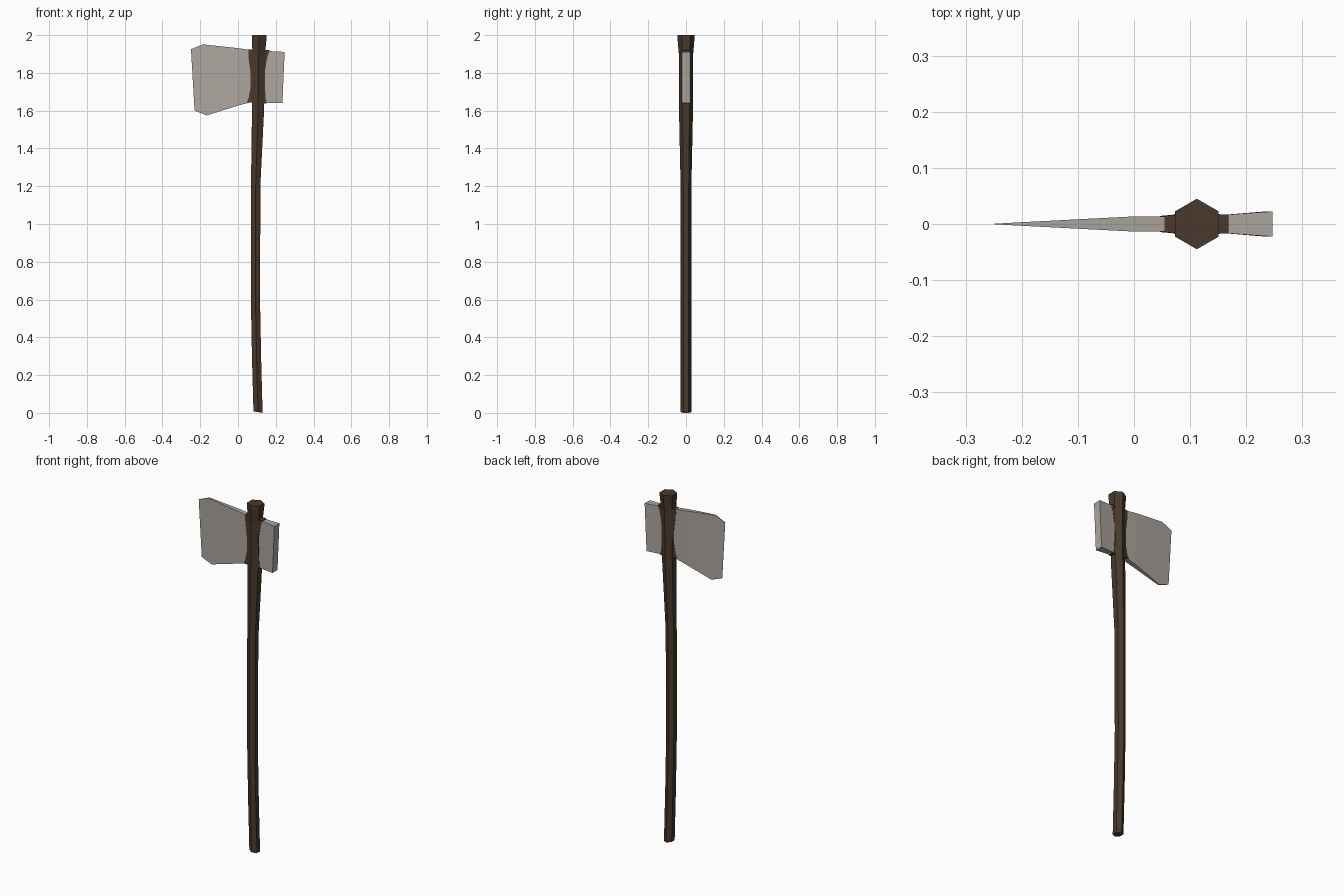
import bpy, bmesh, math

if "Cube" in bpy.data.objects:
    bpy.data.objects.remove(bpy.data.objects["Cube"])


def material(name, rgb):
    m = bpy.data.materials.new(name)
    m.diffuse_color = (*rgb, 1)
    m.use_nodes = True
    m.node_tree.nodes["Principled BSDF"].inputs["Base Color"].default_value = m.diffuse_color
    return m


wood = material("dark wood", (0.066, 0.042, 0.026))
steel = material("dull steel", (0.42, 0.38, 0.35))


def loft(name, rings, mat):
    """Skin a list of equal-length vertex rings and cap both ends."""
    bm = bmesh.new()
    loops = [[bm.verts.new(p) for p in ring] for ring in rings]
    n = len(loops[0])
    for a, b in zip(loops, loops[1:]):
        for i in range(n):
            j = (i + 1) % n
            bm.faces.new((a[i], a[j], b[j], b[i]))
    bm.faces.new(loops[0])
    bm.faces.new(loops[-1])
    bmesh.ops.recalc_face_normals(bm, faces=bm.faces)
    me = bpy.data.meshes.new(name)
    bm.to_mesh(me)
    bm.free()
    me.materials.append(mat)
    ob = bpy.data.objects.new(name, me)
    bpy.context.collection.objects.link(ob)
    return ob


# Handle: slightly curved six-sided shaft (z, centre x, radius)
stations = [(0.004, 0.106, 0.028), (0.3, 0.098, 0.028), (0.62, 0.092, 0.028),
            (1.22, 0.094, 0.029), (1.6, 0.106, 0.037), (1.75, 0.108, 0.037),
            (1.9, 0.110, 0.038), (1.98, 0.112, 0.045), (2.0, 0.112, 0.045)]


def hexagon(z, cx, r, tilt=0.0):
    ring = []
    for k in range(6):
        a = math.radians(90 + 60 * k)
        x = r * math.cos(a)
        ring.append((cx + x, r * math.sin(a), z + tilt * x))
    return ring


loft("handle", [hexagon(*s, tilt=-0.15 if i == 0 else 0)
                for i, s in enumerate(stations)], wood)


# Plates: columns of (top x, top z, bottom x, bottom z, half thickness)
def plate(name, columns, mat):
    return loft(name, [[(xt, -t, zt), (xt, t, zt), (xb, t, zb), (xb, -t, zb)]
                       for xt, zt, xb, zb, t in columns], mat)


# Axe head: thin cutting edge on the left, thick poll on the right
plate("axe_head", [(-0.249, 1.925, -0.23, 1.6, 0.0005),
                   (-0.185, 1.951, -0.165, 1.575, 0.004),
                   (0.0, 1.931, 0.0, 1.627, 0.0135),
                   (0.07, 1.921, 0.07, 1.645, 0.0135),
                   (0.15, 1.916, 0.15, 1.642, 0.0155),
                   (0.247, 1.911, 0.235, 1.64, 0.0225)], steel)


# Wooden collars flaring out over the head, waisted in the middle
def collar(name, inner, outer, t_in, t_out):
    rings = []
    for z, x in outer:
        rings.append([(inner, -t_in, z), (inner, t_in, z), (x, t_out, z), (x, -t_out, z)])
    return loft(name, rings, wood)


collar("collar_front", 0.085,
       [(1.642, 0.046), (1.665, 0.056), (1.72, 0.066), (1.80, 0.066), (1.87, 0.057), (1.924, 0.054)],
       0.018, 0.0143)
collar("collar_back", 0.135,
       [(1.638, 0.152), (1.66, 0.147), (1.72, 0.143), (1.82, 0.144), (1.88, 0.154), (1.92, 0.168)],
       0.018, 0.0168)
